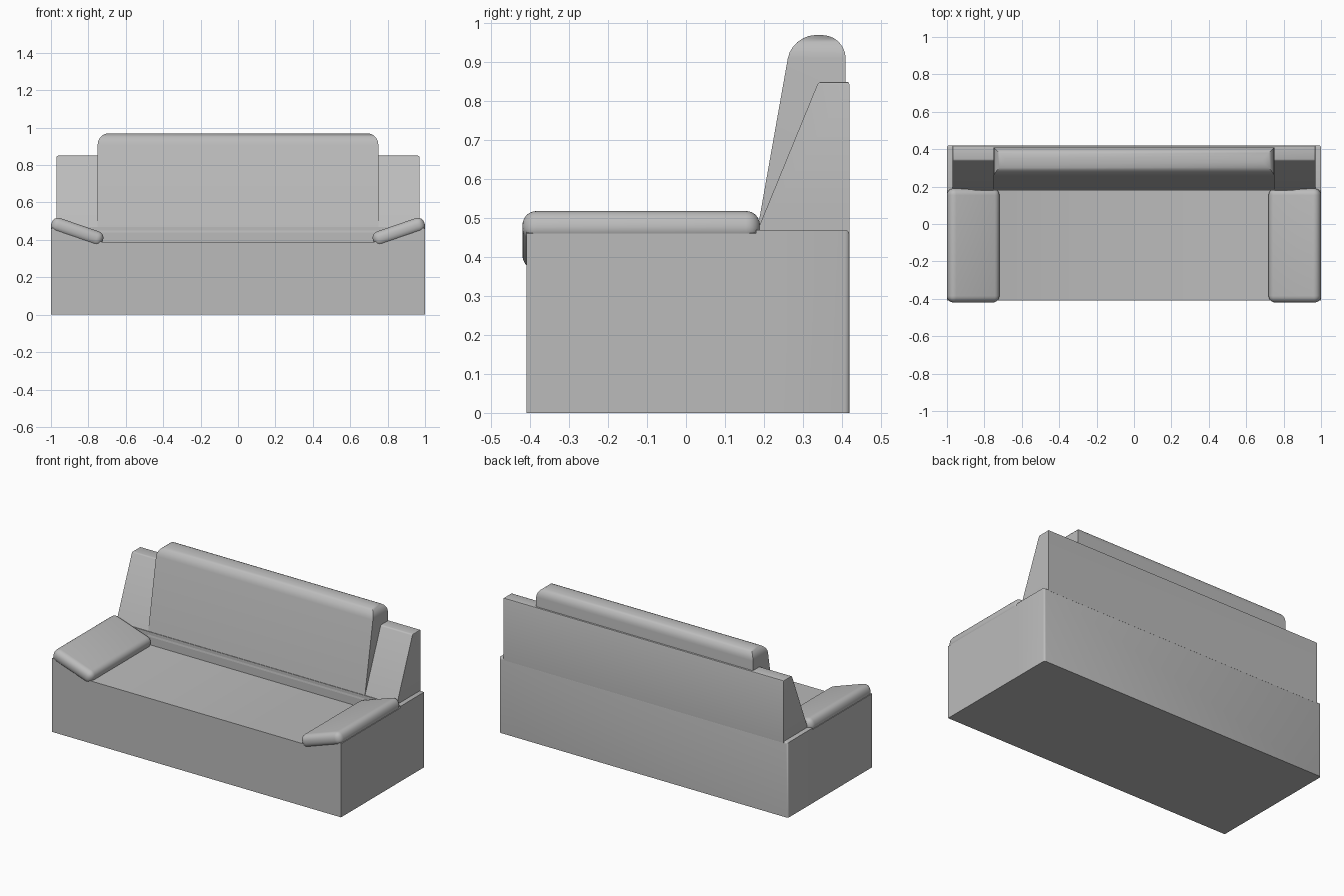
import bpy, bmesh, math
from mathutils import Matrix

cube = bpy.data.objects.get("Cube")
if cube:
    bpy.data.objects.remove(cube, do_unlink=True)

grey = bpy.data.materials.new("grey upholstery")
grey.use_nodes = True
colour = (0.5, 0.5, 0.5, 1)
grey.diffuse_color = colour
grey.node_tree.nodes["Principled BSDF"].inputs["Base Color"].default_value = colour


def bevel(bm, edges, size, segments):
    bmesh.ops.bevel(bm, geom=list(edges), offset=size, segments=segments,
                    profile=0.5, affect='EDGES', clamp_overlap=True)


def prism(profile, start, end, axis):
    """Extrude a closed profile along x (profile in y, z) or y (profile in x, z)."""
    bm = bmesh.new()
    place = (lambda a, b: (start, a, b)) if axis == 'X' else (lambda a, b: (a, start, b))
    face = bm.faces.new([bm.verts.new(place(a, b)) for a, b in profile])
    out = bmesh.ops.extrude_face_region(bm, geom=[face])["geom"]
    shift = (end - start, 0, 0) if axis == 'X' else (0, end - start, 0)
    bmesh.ops.translate(bm, vec=shift,
                        verts=[v for v in out if isinstance(v, bmesh.types.BMVert)])
    bmesh.ops.recalc_face_normals(bm, faces=bm.faces)
    return bm


def finish(bm, name):
    mesh = bpy.data.meshes.new(name)
    bm.to_mesh(mesh)
    bm.free()
    mesh.materials.append(grey)
    obj = bpy.data.objects.new(name, mesh)
    bpy.context.collection.objects.link(obj)
    bpy.ops.object.select_all(action='DESELECT')
    obj.select_set(True)
    bpy.context.view_layer.objects.active = obj
    bpy.ops.object.shade_smooth_by_angle(angle=math.radians(35))
    return obj


# Base: a box with a sunken seat, open at the front
bm = prism([(-1, 0), (1, 0), (1, 0.46), (0.97, 0.47), (0.73, 0.39),
            (-0.73, 0.39), (-0.97, 0.47), (-1, 0.46)], -0.41, 0.2, 'Y')
front = [e for e in bm.edges
         if all(v.co.y < -0.4 and abs(v.co.z - 0.39) < 0.01 for v in e.verts)]
bevel(bm, front, 0.012, 3)
finish(bm, "seat_base")

# Solid block under the backrest
bm = prism([(0.18, 0), (0.42, 0), (0.42, 0.47), (0.18, 0.47)], -1, 1, 'X')
outer = [e for e in bm.edges if all(v.co.y > 0.4 for v in e.verts)
         and sum(v.co.z for v in e.verts) > 0.1]
bevel(bm, outer, 0.012, 3)
finish(bm, "rear_base")

# Wide wedge that carries the back cushion
bm = prism([(0.18, 0.46), (0.42, 0.46), (0.42, 0.85), (0.34, 0.85)], -0.97, 0.97, 'X')
bevel(bm, [e for e in bm.edges if all(v.co.z > 0.8 for v in e.verts)], 0.007, 2)
finish(bm, "back_panel")

# Leaning back cushion with a padded top
bm = prism([(0.178, 0.44), (0.41, 0.44), (0.41, 0.97), (0.272, 0.97)], -0.75, 0.75, 'X')
bevel(bm, [e for e in bm.edges if all(v.co.z > 0.9 for v in e.verts)], 0.06, 6)
finish(bm, "back_cushion")

# Tilted arm cushions
for side, name in ((1, "left_arm_cushion"), (-1, "right_arm_cushion")):
    bm = bmesh.new()
    bmesh.ops.create_cube(bm, size=1)
    bmesh.ops.scale(bm, vec=(0.29, 0.61, 0.08), verts=bm.verts)
    bevel(bm, bm.edges, 0.036, 6)
    turn = Matrix.Rotation(-side * math.radians(19), 4, 'Y')
    bm.transform(Matrix.Translation((side * 0.86, -0.115, 0.443)) @ turn)
    finish(bm, name)
